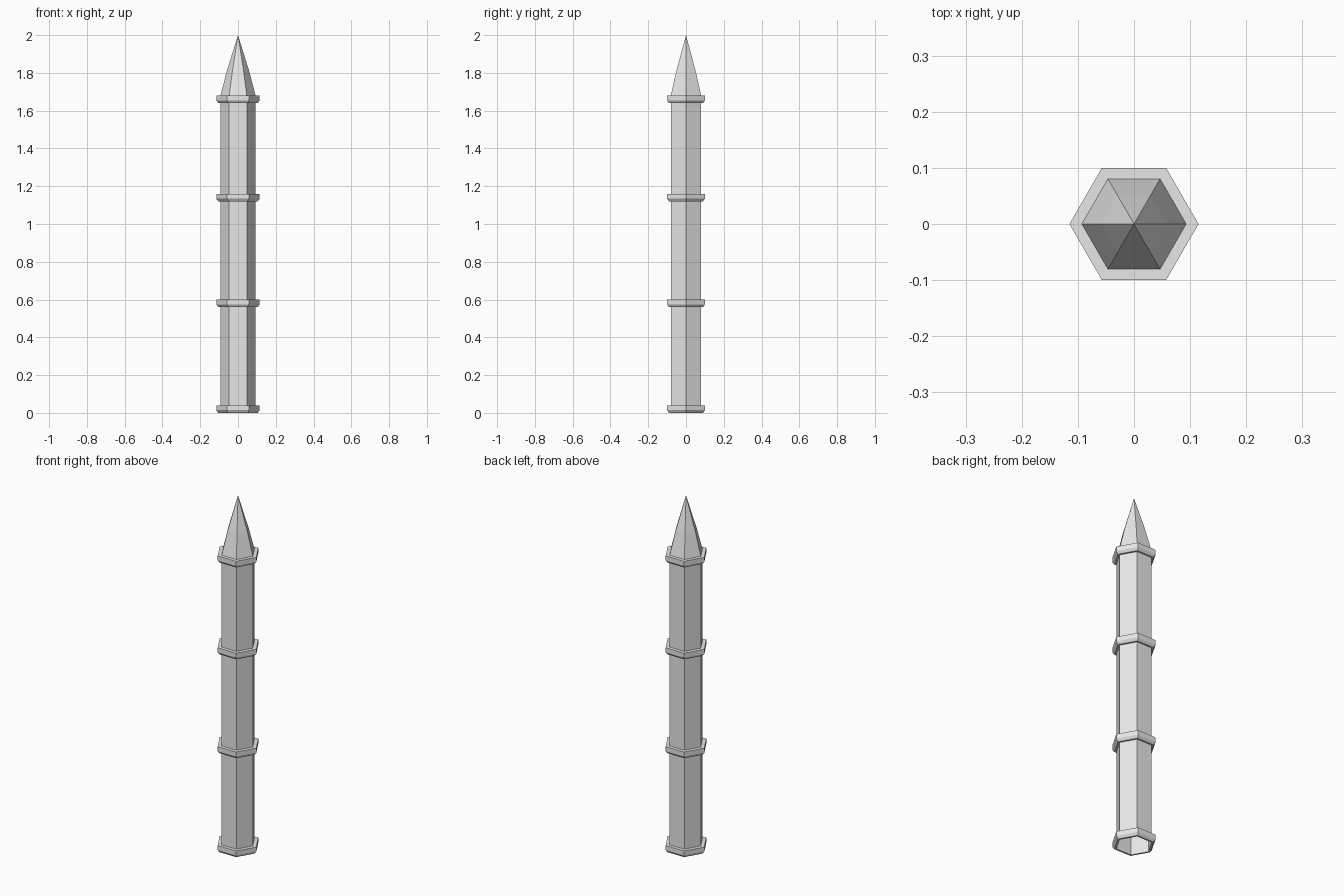
import bpy
import math

cube = bpy.data.objects.get("Cube")
if cube:
    bpy.data.objects.remove(cube, do_unlink=True)

SIDES = 6
SHAFT_R = 0.093
RING_R = 0.115
RING_H = 0.04
SHAFT_TOP = 1.68

stone = bpy.data.materials.new("light grey stone")
stone.use_nodes = True
colour = (0.8, 0.8, 0.8, 1)
stone.diffuse_color = colour
stone.node_tree.nodes["Principled BSDF"].inputs["Base Color"].default_value = colour


def hex_lathe(name, profile):
    """Sweep (radius, height) points, listed upwards, around six sides."""
    verts, faces = [], []
    for r, z in profile:
        for i in range(SIDES):
            a = math.tau * i / SIDES
            verts.append((r * math.cos(a), r * math.sin(a), z))
    for row in range(len(profile) - 1):
        for i in range(SIDES):
            j = (i + 1) % SIDES
            lo, hi = row * SIDES, (row + 1) * SIDES
            if profile[row + 1][0] == 0:
                faces.append((lo + i, lo + j, hi))
            else:
                faces.append((lo + i, lo + j, hi + j, hi + i))
    # A point needs only its first vertex
    if profile[-1][0] == 0:
        verts = verts[:-(SIDES - 1)]
    mesh = bpy.data.meshes.new(name)
    mesh.from_pydata(verts, [], faces)
    mesh.materials.append(stone)
    obj = bpy.data.objects.new(name, mesh)
    bpy.context.collection.objects.link(obj)
    return obj


# Hollow shaft, open underneath
hex_lathe("shaft", [(SHAFT_R, 0), (SHAFT_R, SHAFT_TOP)])

# Slightly bowed pointed tip
hex_lathe("spire", [(SHAFT_R, SHAFT_TOP), (0.059, 1.81), (0, 2)])

# Collars with a bevelled lower edge
for name, z in (("base", 0), ("lower", 0.56), ("upper", 1.12), ("top", SHAFT_TOP - RING_H)):
    hex_lathe(name + "_collar", [
        (SHAFT_R, z), (0.104, z), (RING_R, z + 0.014),
        (RING_R, z + RING_H), (SHAFT_R, z + RING_H)])
